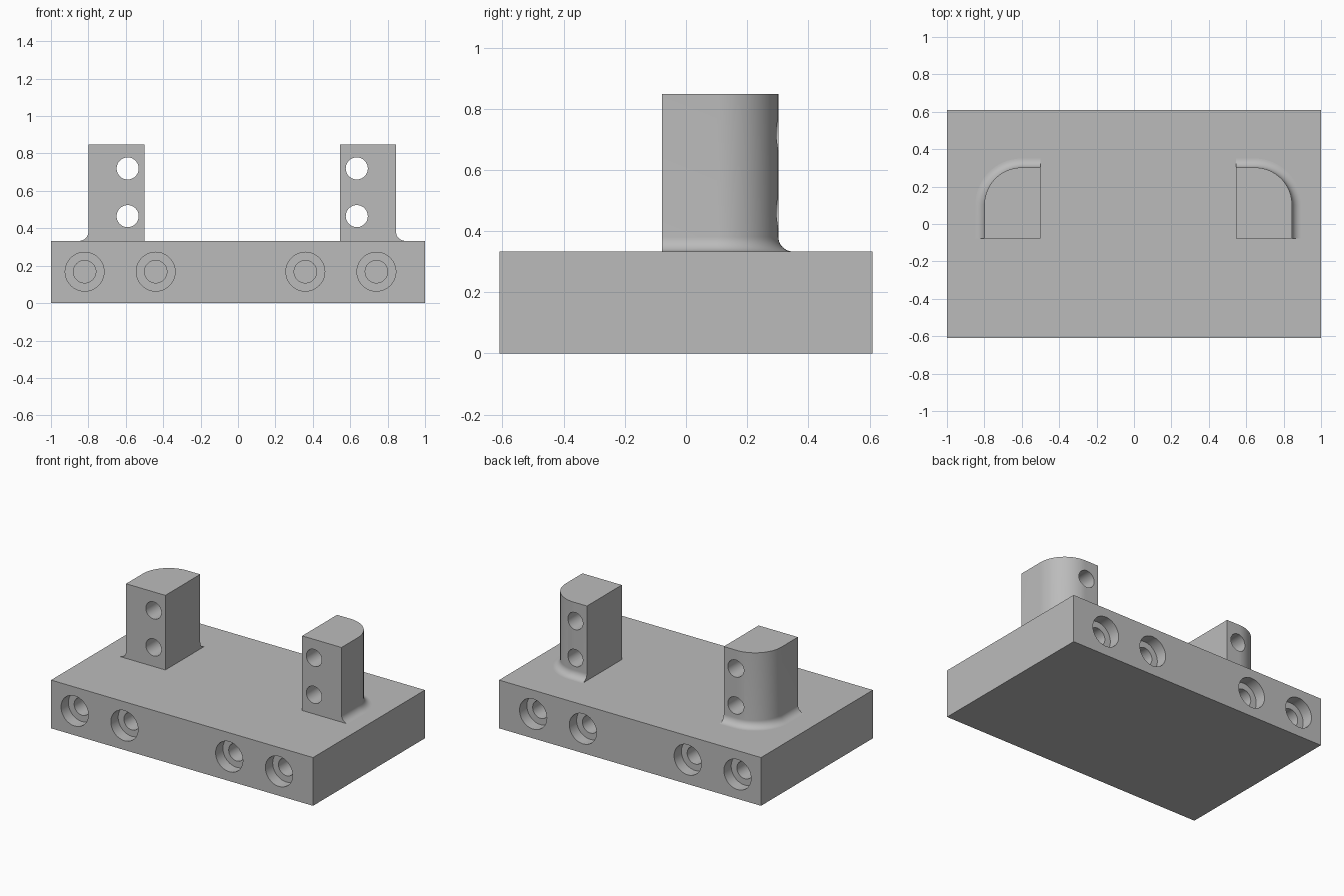
import bpy, bmesh, math
from mathutils import Matrix

cube = bpy.data.objects.get("Cube")
if cube:
    bpy.data.objects.remove(cube, do_unlink=True)

grey = bpy.data.materials.new("plain_grey")
grey.use_nodes = True
colour = (0.5, 0.5, 0.5, 1)
grey.diffuse_color = colour
grey.node_tree.nodes["Principled BSDF"].inputs["Base Color"].default_value = colour

HALF_DEPTH, BASE_TOP, POST_TOP = 0.61, 0.333, 0.848
FRONT, BACK, CORNER, FILLET = -0.078, 0.302, 0.2, 0.048


def add_object(name, bm):
    bmesh.ops.recalc_face_normals(bm, faces=bm.faces)
    mesh = bpy.data.meshes.new(name)
    bm.to_mesh(mesh)
    bm.free()
    mesh.materials.append(grey)
    obj = bpy.data.objects.new(name, mesh)
    bpy.context.collection.objects.link(obj)
    return obj


def activate(obj):
    bpy.ops.object.select_all(action='DESELECT')
    obj.select_set(True)
    bpy.context.view_layer.objects.active = obj


def drill(target, x, z, radius, y_start, y_end):
    """Cut a round hole along y."""
    bm = bmesh.new()
    place = Matrix.Translation((x, (y_start + y_end) / 2, z)) @ Matrix.Rotation(math.pi / 2, 4, 'X')
    bmesh.ops.create_cone(bm, cap_ends=True, segments=48, radius1=radius, radius2=radius,
                          depth=abs(y_end - y_start), matrix=place)
    cutter = add_object("hole_cutter", bm)
    cutter.hide_render = True
    mod = target.modifiers.new("hole", 'BOOLEAN')
    mod.operation, mod.solver, mod.object = 'DIFFERENCE', 'EXACT', cutter
    activate(target)
    bpy.ops.object.modifier_apply(modifier=mod.name)
    bpy.data.objects.remove(cutter, do_unlink=True)


def finish(obj):
    activate(obj)
    bpy.ops.object.shade_smooth_by_angle(angle=math.radians(30))


# Base block with blind counterbored holes in front and back
bm = bmesh.new()
bmesh.ops.create_cube(bm, size=1, matrix=Matrix.Translation((0, 0, BASE_TOP / 2))
                      @ Matrix.Diagonal((2, 2 * HALF_DEPTH, BASE_TOP, 1)))
base = add_object("base_block", bm)
for x in (-0.82, -0.44, 0.36, 0.74):
    for side in (-1, 1):
        drill(base, x, 0.168, 0.104, side * 0.7, side * (HALF_DEPTH - 0.08))
        drill(base, x, 0.168, 0.06, side * 0.7, side * 0.26)
finish(base)


# Upright posts: rounded outer back corner, fillet at the foot
def add_post(name, inner, outer, hole_x):
    side = 1 if outer > inner else -1
    cx, cy = outer - side * CORNER, BACK - CORNER
    # outline points with their outward normals
    path = [(inner, BACK, 0, 1)]
    for i in range(25):
        a = math.pi / 2 * (1 - i / 24)
        nx, ny = side * math.cos(a), math.sin(a)
        path.append((cx + CORNER * nx, cy + CORNER * ny, nx, ny))
    path.append((outer, FRONT, side, 0))
    # levels as height and outward offset
    levels = [(BASE_TOP - 0.03, FILLET)]
    for i in range(11):
        a = math.pi / 2 * i / 10
        levels.append((BASE_TOP + FILLET * (1 - math.cos(a)), FILLET * (1 - math.sin(a))))
    levels.append((POST_TOP, 0))

    bm = bmesh.new()
    rings = []
    for z, off in levels:
        ring = [bm.verts.new((x + nx * off, y + ny * off, z)) for x, y, nx, ny in path]
        ring.append(bm.verts.new((inner, FRONT, z)))
        rings.append(ring)
    for low, high in zip(rings, rings[1:]):
        for i in range(len(low)):
            j = (i + 1) % len(low)
            bm.faces.new((low[i], low[j], high[j], high[i]))
    bm.faces.new(rings[0])
    bm.faces.new(rings[-1])
    post = add_object(name, bm)
    for z in (0.465, 0.72):
        drill(post, hole_x, z, 0.059, -0.2, 0.5)
    finish(post)


add_post("right_post", -0.5, -0.8, -0.59)
add_post("left_post", 0.545, 0.845, 0.635)
